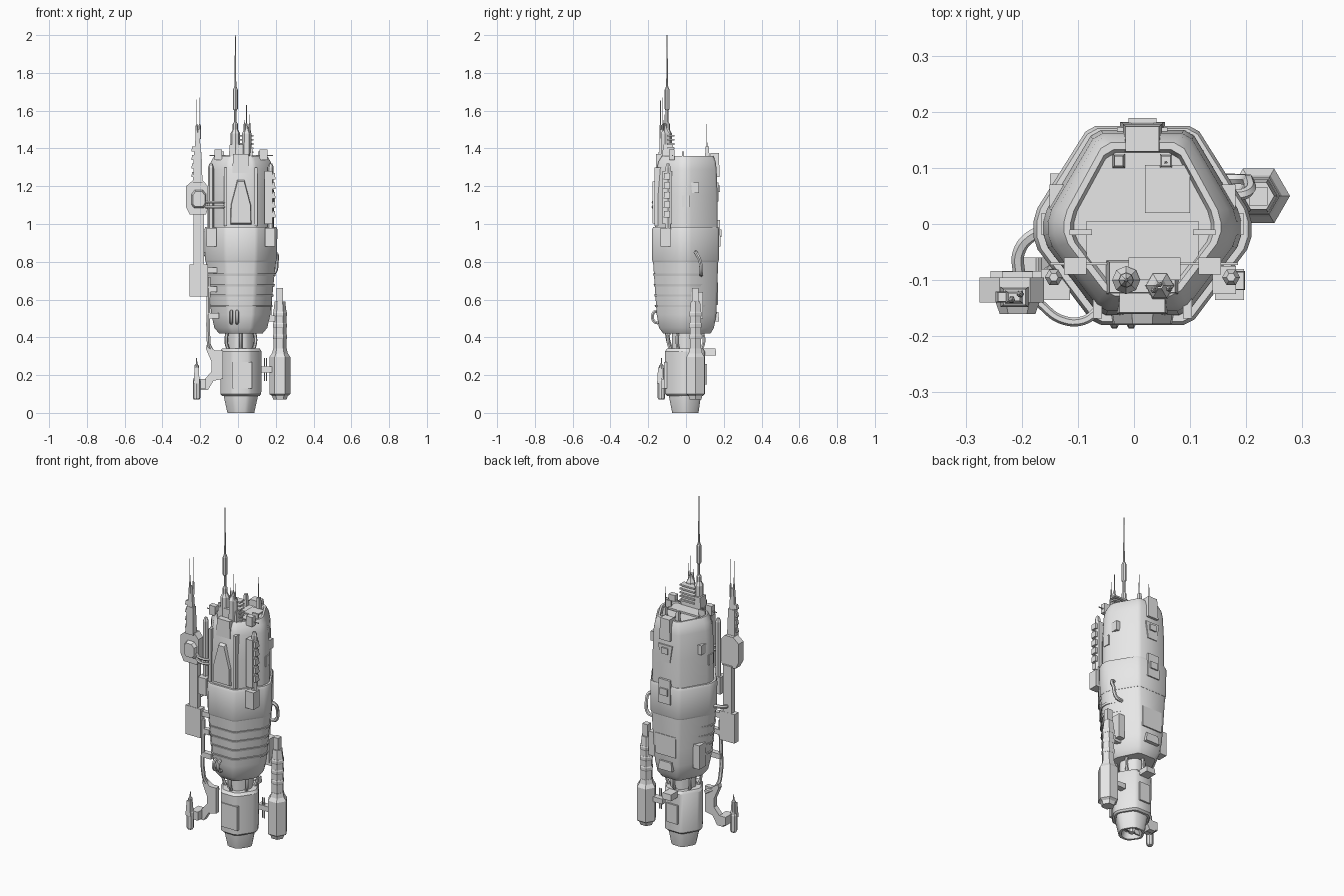
import bpy, bmesh, math
from mathutils import Vector

old = bpy.data.objects.get("Cube")
if old:
    bpy.data.objects.remove(old, do_unlink=True)

grey = bpy.data.materials.new("light_grey_hull")
grey.use_nodes = True
grey.diffuse_color = (.8, .8, .8, 1)
grey.node_tree.nodes["Principled BSDF"].inputs["Base Color"].default_value = (.8, .8, .8, 1)
MID = .015  # hull axis offset in x


def add_mesh(name, mesh, smooth=None):
    obj = bpy.data.objects.new(name, mesh)
    bpy.context.scene.collection.objects.link(obj)
    mesh.materials.clear()
    mesh.materials.append(grey)
    if smooth:
        bpy.ops.object.select_all(action='DESELECT')
        obj.select_set(True)
        bpy.context.view_layer.objects.active = obj
        bpy.ops.object.shade_smooth_by_angle(angle=math.radians(smooth))
    return obj


def loft(name, rings, smooth=None):
    """Skin a stack of equal-length rings and cap both ends."""
    bm = bmesh.new()
    loops = [[bm.verts.new(p) for p in ring] for ring in rings]
    n = len(loops[0])
    for low, high in zip(loops, loops[1:]):
        for i in range(n):
            j = (i + 1) % n
            bm.faces.new((low[i], low[j], high[j], high[i]))
    bm.faces.new(loops[0][::-1])
    bm.faces.new(loops[-1])
    bmesh.ops.recalc_face_normals(bm, faces=bm.faces)
    mesh = bpy.data.meshes.new(name)
    bm.to_mesh(mesh)
    bm.free()
    return add_mesh(name, mesh, smooth)


def box(name, xs, ys, zs, taper=1):
    cx, cy = sum(xs) / 2, sum(ys) / 2
    corners = [(xs[0], ys[0]), (xs[1], ys[0]), (xs[1], ys[1]), (xs[0], ys[1])]
    top = [(cx + (x - cx) * taper, cy + (y - cy) * taper, zs[1]) for x, y in corners]
    return loft(name, [[(x, y, zs[0]) for x, y in corners], top])


def plate(name, outline, ys, shrink=1):
    """Front-facing outline in x and z, extruded in y, first end optionally smaller."""
    cx = sum(p[0] for p in outline) / len(outline)
    cz = sum(p[1] for p in outline) / len(outline)
    front = [(cx + (x - cx) * shrink, ys[0], cz + (z - cz) * shrink) for x, z in outline]
    return loft(name, [front, [(x, ys[1], z) for x, z in outline]])


def turned(name, x, y, profile, sides=6, smooth=None):
    """Stack of regular polygons given as (height, radius)."""
    angles = [math.tau * i / sides for i in range(sides)]
    return loft(name, [[(x + r * math.cos(a), y + r * math.sin(a), z) for a in angles]
                       for z, r in profile], smooth)


def pipe(name, points, radius):
    curve = bpy.data.curves.new(name, 'CURVE')
    curve.dimensions = '3D'
    curve.bevel_depth, curve.bevel_resolution, curve.resolution_u = radius, 1, 6
    curve.use_fill_caps = True
    spline = curve.splines.new('BEZIER')
    spline.bezier_points.add(len(points) - 1)
    for knot, p in zip(spline.bezier_points, points):
        knot.co = p
        knot.handle_left_type = knot.handle_right_type = 'AUTO'
    temp = bpy.data.objects.new(name, curve)
    mesh = bpy.data.meshes.new_from_object(temp)
    bpy.data.objects.remove(temp)
    return add_mesh(name, mesh, 40)


def section(z, half, front, back):
    """Blunted-triangle hull ring with clipped corners."""
    right = [(.44, -1), (1, -.2), (1, .1), (.49, 1)]
    raw = [Vector((MID + x * half, y * (back if y > 0 else front), z))
           for x, y in right + [(-x, y) for x, y in reversed(right)]]
    ring = []
    for a, b in zip(raw, raw[1:] + raw[:1]):
        cut = min(.012 / (b - a).length, .3)
        ring += [a.lerp(b, cut), a.lerp(b, 1 - cut)]
    return ring


def hull(name, rows):
    return loft(name, [section(*row) for row in rows], 32)


# Main hull
hull("lower_hull", [(.42, .115, .12, .13), (.45, .14, .143, .148), (.52, .156, .155, .16),
                    (.62, .167, .162, .165), (.81, .186, .175, .17)])
hull("middle_band", [(.8, .186, .176, .171), (.81, .19, .18, .175), (.97, .194, .18, .175),
                     (.985, .188, .174, .17)])
hull("upper_hull", [(.97, .176, .163, .168), (1.15, .176, .162, .167), (1.29, .168, .155, .162),
                    (1.33, .158, .146, .157), (1.36, .14, .128, .145),
                    (1.36, .128, .117, .133), (1.342, .122, .111, .127)])
for i in range(4):
    z, grow = .56 + i * .055, i * .0055
    hull("hull_rib", [(z, .166 + grow, .163 + grow / 2, .15), (z + .012, .169 + grow, .166 + grow / 2, .15)])

# Neck, lower block and nozzle
hull("neck", [(.32, .07, .075, .075), (.44, .07, .075, .075)])
for i in range(6):
    a = math.tau * (i + .5) / 6
    c, s = math.cos(a), math.sin(a)
    pipe("neck_strut", [(MID + .075 * c, .08 * s, .33), (MID + .09 * c, .095 * s, .38),
                        (MID + .08 * c, .085 * s, .44)], .009)
hull("lower_block", [(.09, .1, .1, .09), (.1, .108, .11, .1), (.325, .11, .112, .1), (.34, .1, .1, .09)])
hull("nozzle", [(.035, .045, .05, .045), (0, .058, .06, .055), (0, .071, .073, .066),
                (.085, .09, .09, .078), (.1, .09, .09, .078)])
turned("nozzle_hub", MID, 0, [(.005, .018), (.05, .022)])
for side in (-1, 1):
    box("nozzle_spoke", (MID + side * .03 - .024, MID + side * .03 + .024), (-.004, .004), (.008, .04))
box("block_front_panel", (-.03, .075), (-.117, -.1), (.13, .27))
box("block_back_panel", (-.02, .05), (.09, .11), (.15, .26))
box("block_back_ledge", (-.015, .045), (.09, .16), (.305, .34), .9)

# Front of hull
plate("front_shield", [(-.045, .99), (.075, .99), (.072, 1.1), (.035, 1.24), (-.005, 1.24), (-.042, 1.1)],
      (-.178, -.14), .88)
for side in (-1, 1):
    x = MID + side * .155
    box("band_corner_box", (x - .026, x + .026), (-.135, -.08), (.88, .98))
    x = MID + side * .08
    box("front_rail", (x - .008, x + .008), (-.168, -.13), (.99, 1.3))
    x = MID + side * .158
    turned("corner_column", x, -.095, [(.98, .016), (1.3, .016), (1.32, .008)])
for x in (-.035, -.005):
    pipe("front_handle", [(x, -.145, .475), (x, -.17, .485), (x, -.172, .53), (x, -.15, .54)], .009)

# Module rack beside the front left column
box("rack_spine", (.14, .182), (-.125, -.075), (1, 1.28))
for i in range(5):
    z = 1.035 + i * .05
    box("rack_module", (.15, .198), (-.118, -.084), (z, z + .034), .92)

# Side hatches, plates and grab pipe
for side in (-1, 1):
    wall = MID + side * .16
    box("side_hatch", (wall - .02, wall + .02), (-.02, .02), (1.09, 1.15))
    wall = MID + side * .15
    box("side_window", (wall - .016, wall + .016), (.025, .07), (1.165, 1.22))
    wall = MID + side * .145
    box("lower_side_plate", (wall - .02, wall + .02), (.03, .09), (.5, .64))
pipe("grab_pipe", [(.17, .05, .85), (.2, .055, .845), (.205, .075, .8), (.19, .08, .74), (.15, .08, .73)], .01)

# Back of hull
plate("back_frame", [(-.015, 1.12), (.045, 1.12), (.06, 1.22), (-.03, 1.22)], (.15, .172))
box("back_frame_window", (-.005, .035), (.15, .18), (1.17, 1.205))
box("back_unit", (-.025, .055), (.15, .182), (.88, 1.02), .9)
box("back_unit_lid", (-.01, .04), (.15, .189), (.93, .97))
box("back_panel", (-.05, .08), (.14, .17), (.57, .69))
box("back_ledge", (-.03, .06), (.13, .175), (.485, .535), .85)
box("back_chute", (-.02, .05), (.125, .178), (1.25, 1.375), .85)

# Top deck
box("deck_step", (-.085, .115), (-.07, .005), (1.335, 1.352))
box("deck_hatch", (.02, .1), (.02, .105), (1.335, 1.35))
for side in (-1, 1):
    x = MID + side * .11
    box("deck_bar", (x - .02, x + .02), (-.02, -.01), (1.34, 1.385))
    x = MID + side * .042
    box("deck_device", (x - .011, x + .011), (.1, .125), (1.34, 1.41), .7)
    turned("deck_needle", x, .11, [(1.4, .003), (1.46 + side * .07, .0015)], 5)
    x = MID + side * .12
    box("rim_box", (x - .02, x + .02), (-.09, -.06), (1.34, 1.395))
box("front_notch", (-.03, .06), (-.16, -.11), (1.27, 1.37), .9)
box("deck_rail", (-.15, .185), (-.073, -.069), (1.36, 1.365))

# Mast tower
box("tower_base", (-.05, .08), (-.125, -.065), (1.34, 1.42), .9)
turned("main_mast", -.014, -.1, [(1.36, .025), (1.48, .025), (1.5, .014), (1.53, .014), (1.54, .007),
                                 (1.6, .007), (1.61, .013), (1.71, .013), (1.73, .005), (2, .002)], 8)
turned("short_turret", .046, -.11, [(1.36, .027), (1.48, .025), (1.5, .012), (1.52, .006)])
for x, y, top in ((.045, -.108, 1.63), (.062, -.115, 1.58), (.035, -.118, 1.55)):
    turned("short_aerial", x, y, [(1.46, .006), (1.53, .005), (1.535, .002), (top, .0015)], 6)
for i in range(5):
    z = 1.375 + i * .022
    box("tower_fin", (-.01, .083), (-.1, -.06), (z, z + .009))

# Sensor boom on the right side
plate("boom_pod", [(-.255, 1.05), (-.17, 1.05), (-.16, 1.08), (-.16, 1.2), (-.185, 1.23), (-.24, 1.23),
                   (-.275, 1.2), (-.275, 1.09)], (-.14, -.095))
plate("pod_cover", [(-.235, 1.08), (-.18, 1.08), (-.165, 1.1), (-.165, 1.16), (-.185, 1.185), (-.23, 1.185),
                    (-.25, 1.16), (-.25, 1.1)], (-.16, -.13), .75)
box("boom_strut", (-.235, -.18), (-.12, -.085), (.78, 1.06))
box("boom_panel", (-.256, -.158), (-.122, -.084), (.615, .785))
box("boom_mast", (-.238, -.188), (-.148, -.112), (1.22, 1.38), .8)
box("boom_mast_tip", (-.23, -.197), (-.142, -.118), (1.37, 1.5), .6)
for i in range(4):
    z = 1.25 + i * .045
    box("boom_tooth", (-.247, -.2), (-.14, -.12), (z, z + .025), .8)
for x, y, top in ((-.218, -.135, 1.66), (-.203, -.125, 1.67)):
    turned("boom_aerial", x, y, [(1.45, .007), (1.52, .006), (1.53, .002), (top, .0015)], 6)
for z in (1.09, 1.115):
    pipe("boom_pipe", [(-.17, -.14, z), (-.13, -.17, z), (-.09, -.172, z), (-.06, -.15, z)], .008)
pipe("boom_rear_pipe", [(-.205, -.09, .82), (-.205, -.05, .83), (-.18, -.02, .84), (-.14, -.01, .84)], .011)
for z in (.64, .74):
    box("boom_bracket", (-.17, -.11), (-.11, -.085), (z, z + .03))

# Long feed pipe down to the lower pod
pipe("feed_pipe", [(-.155, -.1, .72), (-.157, -.1, .55), (-.157, -.1, .42), (-.145, -.08, .34), (-.09, -.05, .3)], .011)
box("feed_clamp", (-.165, -.1), (-.11, -.08), (.5, .53))
plate("pod_arm", [(-.08, .18), (-.08, .33), (-.12, .33), (-.165, .36), (-.17, .34), (-.14, .27), (-.14, .22),
                  (-.2, .15), (-.2, .12), (-.16, .12), (-.13, .17)], (-.09, -.06))
box("arm_joint", (-.215, -.17), (-.13, -.06), (.13, .18))
turned("small_pod", -.219, -.13, [(.07, .014), (.08, .02), (.17, .02), (.19, .013), (.25, .012), (.26, .004),
                                  (.29, .002)], 8)
box("small_pod_shell", (-.235, -.203), (-.153, -.12), (.155, .24), .7)

# Engine nacelle on the left side
turned("nacelle", .222, .05, [(.07, .035), (.09, .042), (.1, .056), (.295, .056), (.315, .042), (.34, .036)])
turned("nacelle_upper", .222, .05, [(.31, .034), (.54, .034), (.59, .028)])
box("nacelle_cap", (.205, .238), (.033, .066), (.57, .66))
for z in (.39, .45, .51):
    turned("nacelle_collar", .222, .05, [(z, .035), (z + .006, .038), (z + .02, .038), (z + .026, .035)])
box("nacelle_lower_arm", (.11, .19), (.025, .06), (.215, .245))
box("nacelle_upper_arm", (.14, .21), (.035, .06), (.485, .515))
for x in (.14, .15):
    turned("arm_needle", x, .03, [(.17, .003), (.29, .003)], 5)
